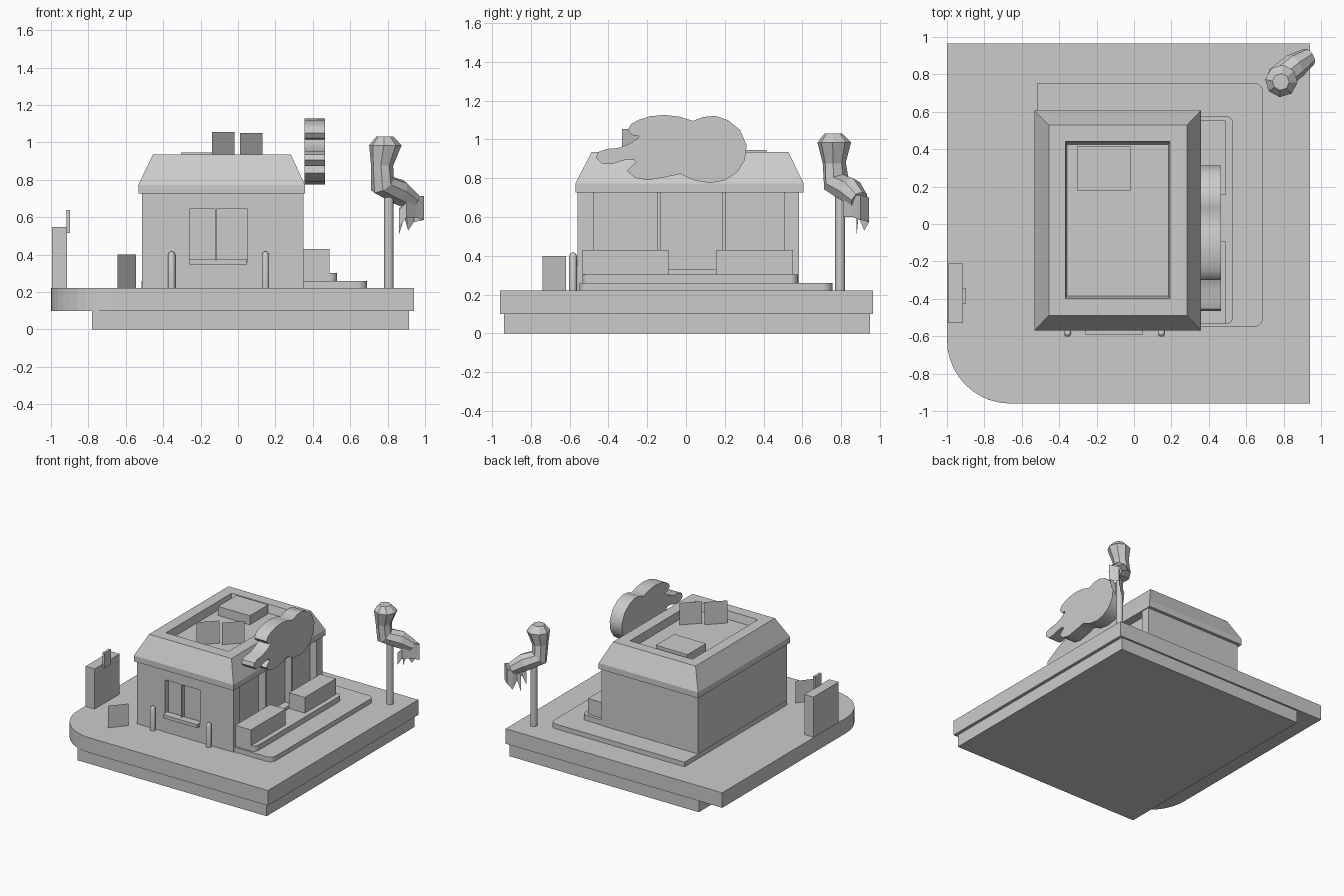
import bpy, bmesh, math
from mathutils import Vector

if "Cube" in bpy.data.objects:
    bpy.data.objects.remove(bpy.data.objects["Cube"])


def loft(name, rings, caps=True, smooth=False):
    """Skin a list of equal-length point rings into one object."""
    bm = bmesh.new()
    rows = [[bm.verts.new(p) for p in r] for r in rings]
    n = len(rows[0])
    for a, b in zip(rows, rows[1:]):
        for i in range(n):
            j = (i + 1) % n
            bm.faces.new((a[i], a[j], b[j], b[i]))
    if caps:
        bm.faces.new(rows[0][::-1])
        bm.faces.new(rows[-1])
    bmesh.ops.recalc_face_normals(bm, faces=bm.faces)
    me = bpy.data.meshes.new(name)
    bm.to_mesh(me)
    bm.free()
    ob = bpy.data.objects.new(name, me)
    bpy.context.collection.objects.link(ob)
    if smooth:
        bpy.ops.object.select_all(action='DESELECT')
        ob.select_set(True)
        bpy.context.view_layer.objects.active = ob
        bpy.ops.object.shade_smooth_by_angle(angle=math.radians(40))
    return ob


def rect(x0, x1, y0, y1, z):
    return [(x0, y0, z), (x1, y0, z), (x1, y1, z), (x0, y1, z)]


def box(name, x0, x1, y0, y1, z0, z1):
    return loft(name, [rect(x0, x1, y0, y1, z0), rect(x0, x1, y0, y1, z1)])


def rounded_slab(name, x0, x1, y0, y1, z0, z1, radii, seg=6):
    """Slab with a radius per corner: front-left, front-right, back-right, back-left."""
    pts = []
    corners = [(x0, y0, 1, 1), (x1, y0, -1, 1), (x1, y1, -1, -1), (x0, y1, 1, -1)]
    for k, ((x, y, sx, sy), r) in enumerate(zip(corners, radii)):
        if r == 0:
            pts.append((x, y))
            continue
        for i in range(seg + 1):
            a = math.pi + k * math.pi / 2 + i * math.pi / 2 / seg
            pts.append((x + sx * r + r * math.cos(a), y + sy * r + r * math.sin(a)))
    loft(name, [[(x, y, z) for x, y in pts] for z in (z0, z1)])


def turned(name, x, y, profile, n=12):
    """Upright round part from (radius, z) pairs."""
    loft(name, [[(x + r * math.cos(i * math.tau / n), y + r * math.sin(i * math.tau / n), z)
                 for i in range(n)] for r, z in profile], smooth=True)


def sheet(name, top, bottom):
    """Thin open surface between two point rows."""
    n = len(top)
    me = bpy.data.meshes.new(name)
    me.from_pydata(top + bottom, [], [(i, i + 1, n + i + 1, n + i) for i in range(n - 1)])
    bpy.context.collection.objects.link(bpy.data.objects.new(name, me))


# Ground plinth
box("plinth_base", -0.78, 0.915, -0.94, 0.95, 0, 0.1)
rounded_slab("plinth_top", -1, 0.94, -0.96, 0.965, 0.1, 0.222, (0.34, 0, 0, 0), 10)

# Terrace steps
rounded_slab("lower_step", -0.515, 0.69, -0.55, 0.755, 0.222, 0.26, (0, 0.05, 0.05, 0))
rounded_slab("upper_step", 0.2, 0.53, -0.535, 0.577, 0.26, 0.303, (0, 0.04, 0.04, 0))
box("front_planter", 0.35, 0.49, -0.535, -0.09, 0.303, 0.43)
box("back_planter", 0.35, 0.49, 0.155, 0.553, 0.303, 0.43)

# House walls: core set back behind the window and the side openings
X0, X1, Y0, Y1, ZB, ZT = -0.513, 0.35, -0.56, 0.582, 0.222, 0.726
box("house_core", X0, 0.29, -0.52, Y1, ZB, ZT)
box("front_wall_left", X0, -0.26, Y0, -0.52, ZB, ZT)
box("front_wall_right", 0.05, X1, Y0, -0.52, ZB, ZT)
box("front_wall_below", -0.26, 0.05, Y0, -0.52, ZB, 0.36)
box("front_wall_above", -0.26, 0.05, Y0, -0.52, 0.645, ZT)
box("window_mullion", -0.124, -0.114, -0.553, -0.52, 0.36, 0.645)
box("window_sill", -0.26, 0.047, -0.59, -0.53, 0.348, 0.375)
for i, (a, b) in enumerate([(-0.52, -0.475), (-0.15, -0.13), (0.185, 0.206), (0.507, Y1)]):
    box(f"side_post_{i}", 0.29, X1, a, b, ZB, ZT)
box("side_threshold", 0.29, X1, -0.475, 0.507, ZB, 0.328)

# Sloped roof with sunken deck
loft("roof", [rect(-0.533, 0.358, -0.57, 0.607, 0.726),
              rect(-0.533, 0.358, -0.57, 0.607, 0.773),
              rect(-0.455, 0.283, -0.488, 0.528, 0.935),
              rect(-0.367, 0.192, -0.397, 0.442, 0.935),
              rect(-0.357, 0.184, -0.385, 0.425, 0.872)])
box("roof_unit", -0.305, -0.02, 0.18, 0.415, 0.872, 0.945)

# Diagonal plant cards
for i, (x, y, w, d, z0, z1) in enumerate([(-0.14, -0.33, 0.12, 0.12, 0.872, 1.055),
                                          (0.01, -0.22, 0.12, 0.12, 0.872, 1.05),
                                          (-0.645, -0.74, 0.1, 0.12, 0.222, 0.4)]):
    sheet(f"plant_card_{i}", [(x, y, z1), (x + w, y + d, z1)], [(x, y, z0), (x + w, y + d, z0)])

# Bollards
for x in (-0.355, 0.147):
    turned(f"bollard_{'left' if x < 0 else 'right'}", x, -0.583,
           [(0.02, 0.222), (0.02, 0.4), (0.015, 0.41), (0.007, 0.416)])

# Upright board on the left
box("board", -0.995, -0.913, -0.53, -0.21, 0.222, 0.547)
box("board_tag", -0.918, -0.897, -0.425, -0.342, 0.517, 0.638)

# Cloud-shaped sign (y, z outline in hundredths)
cloud = [(-46.4, 90.5), (-45.4, 93.5), (-41, 95.1), (-35, 95.6), (-29, 98), (-25, 100.5), (-24, 101.6),
         (-28, 102.3), (-30, 105), (-28.3, 108), (-24.7, 110), (-18.5, 112), (-11, 112.7), (-3, 111.7),
         (3.6, 109.6), (8.8, 111.6), (15, 112.2), (21.6, 110), (27.8, 105), (31.3, 97), (30.4, 89.5),
         (26.3, 83), (19.6, 78.7), (12.4, 77.6), (4.6, 78.8), (-3, 82.2), (-11, 80.5), (-19.6, 79),
         (-26.3, 80.2), (-30.4, 83.8), (-28, 86.4), (-25.8, 88), (-26.8, 89.5), (-31.4, 89.5),
         (-38, 87.4), (-43.3, 87.4)]
loft("cloud_sign", [[(x, y / 100, z / 100) for y, z in cloud] for x in (0.356, 0.465)], smooth=True)

# Leaning tree: trunk, bent crown, ragged drape
turned("trunk", 0.806, 0.795, [(0.026, 0.222), (0.026, 0.74)])
path = [((0.785, 0.76, 1.032), 0.045), ((0.788, 0.765, 0.985), 0.087), ((0.77, 0.765, 0.88), 0.06),
        ((0.772, 0.775, 0.775), 0.07), ((0.86, 0.845, 0.735), 0.07), ((0.935, 0.895, 0.685), 0.05)]
rings = []
for i, (c, r) in enumerate(path):
    a = Vector(path[max(i - 1, 0)][0])
    b = Vector(path[min(i + 1, len(path) - 1)][0])
    t = (b - a).normalized() if i > 1 else Vector((0, 0, -1))
    u = Vector((0.63, -0.77, 0))
    u = (u - t * u.dot(t)).normalized()
    v = t.cross(u)
    rings.append([Vector(c) + r * (u * math.cos(k * math.tau / 8) + v * math.sin(k * math.tau / 8))
                  for k in range(8)])
loft("tree_crown", rings)
drape = [(0.86, 0.81, 0.64, 0.54), (0.9, 0.81, 0.68, 0.6), (0.95, 0.86, 0.71, 0.6),
         (0.995, 0.9, 0.715, 0.585), (0.94, 0.945, 0.7, 0.575), (0.91, 0.92, 0.68, 0.53),
         (0.89, 0.89, 0.66, 0.6), (0.86, 0.88, 0.65, 0.505)]
sheet("tree_drape", [(x, y, a) for x, y, a, b in drape], [(x, y, b) for x, y, a, b in drape])
